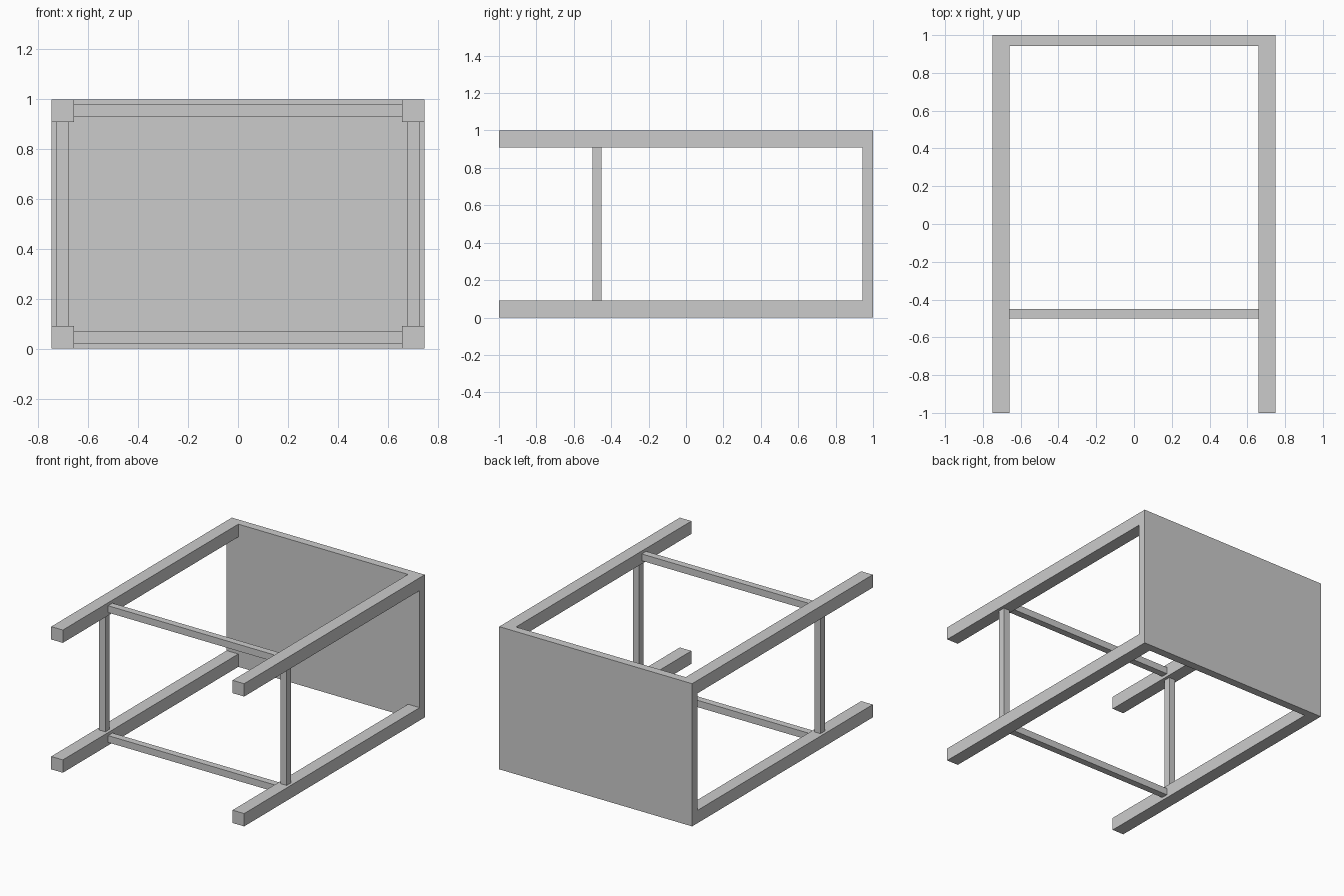
import bpy

if "Cube" in bpy.data.objects:
    bpy.data.objects.remove(bpy.data.objects["Cube"])

W, H, LEG, BAR, TOP = 0.748, 1.0, 0.09, 0.048, 0.057  # half width, height, thicknesses


def box(name, lo, hi):
    bpy.ops.mesh.primitive_cube_add(size=1, location=[(a + b) / 2 for a, b in zip(lo, hi)])
    ob = bpy.context.object
    ob.name = name
    ob.scale = [b - a for a, b in zip(lo, hi)]
    bpy.ops.object.transform_apply(location=False, rotation=False, scale=True)
    return ob


# Table top, standing upright because the table lies on its side
box("table_top", (-W, 1 - TOP, 0), (W, 1, H))

cx, by = W - LEG / 2, -0.475
y0, y1, r = by - BAR / 2, by + BAR / 2, BAR / 2

for side, s in (("left", -1), ("right", 1)):
    x = s * cx
    # Legs
    for level, z in (("lower", LEG / 2), ("upper", H - LEG / 2)):
        box(f"{side}_{level}_leg", (x - LEG / 2, -1, z - LEG / 2),
            (x + LEG / 2, 1 - TOP, z + LEG / 2))
    # Short stretchers between the legs of each side
    box(f"{side}_short_stretcher", (x - r, y0, LEG), (x + r, y1, H - LEG))

# Long stretchers across the width
for level, z in (("lower", LEG / 2), ("upper", H - LEG / 2)):
    box(f"{level}_long_stretcher", (-W + LEG, y0, z - r), (W - LEG, y1, z + r))
